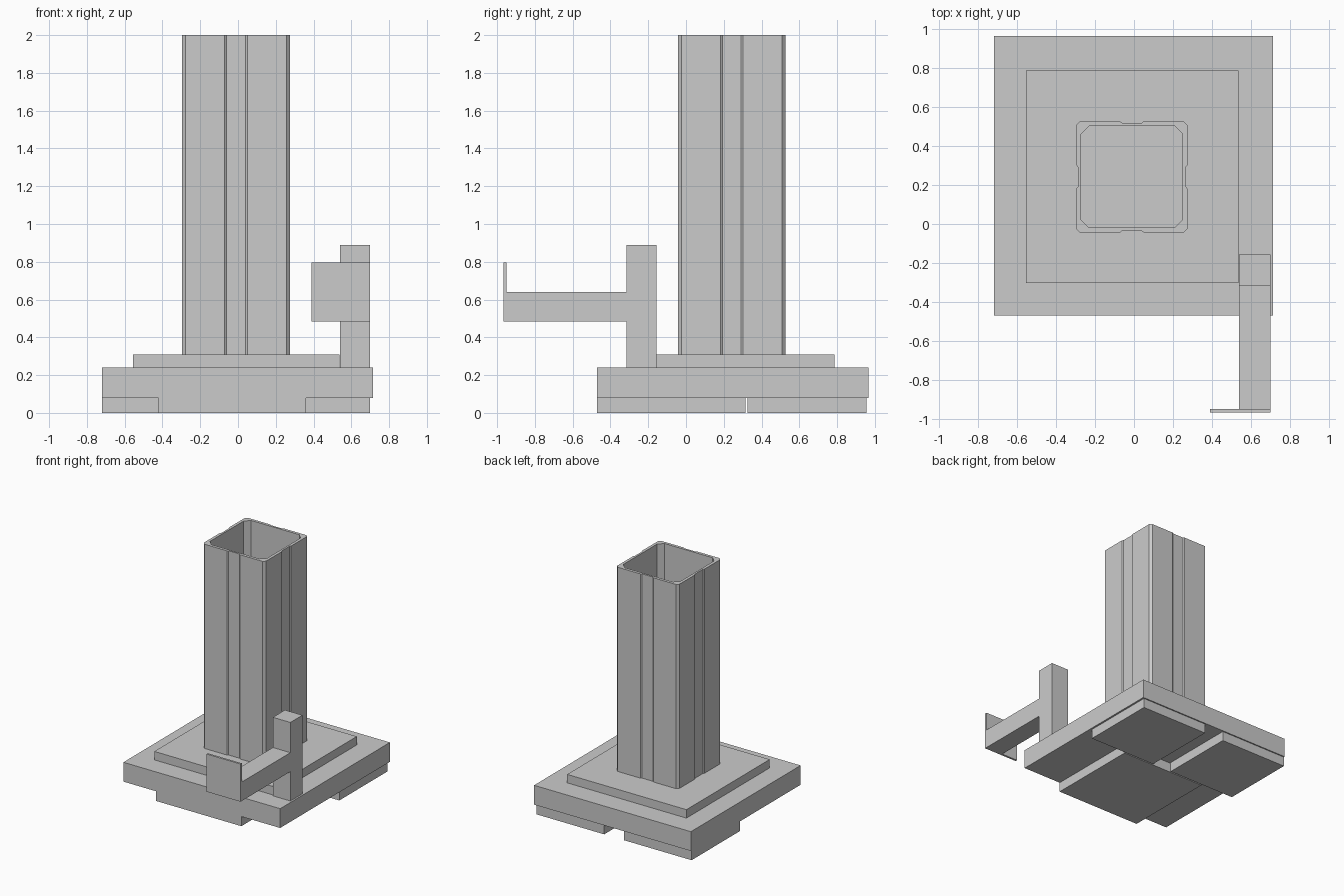
import bpy, bmesh

if "Cube" in bpy.data.objects:
    bpy.data.objects.remove(bpy.data.objects["Cube"])


def box(name, x, y, z):
    """Axis-aligned box from (min, max) ranges."""
    bm = bmesh.new()
    bmesh.ops.create_cube(bm, size=1)
    for v in bm.verts:
        for i, (lo, hi) in enumerate((x, y, z)):
            v.co[i] = lo if v.co[i] < 0 else hi
    return finish(name, bm)


def finish(name, bm):
    bmesh.ops.recalc_face_normals(bm, faces=bm.faces)
    mesh = bpy.data.meshes.new(name)
    bm.to_mesh(mesh)
    bm.free()
    obj = bpy.data.objects.new(name, mesh)
    bpy.context.collection.objects.link(obj)
    return obj


def four_sided(side, cx, cy):
    """Repeat one side's points around the four sides of a square."""
    pts = []
    for _ in range(4):
        pts += [(cx + px, cy + py) for px, py in side]
        side = [(-py, px) for px, py in side]
    return pts


def tube(name, outer_side, inner_side, centre, z0, z1):
    """Hollow column: outer and inner walls joined by end rims."""
    bm = bmesh.new()
    edges = {z0: [], z1: []}
    for side in (outer_side, inner_side):
        pts = four_sided(side, *centre)
        rings = [[bm.verts.new((px, py, z)) for px, py in pts] for z in (z0, z1)]
        n = len(pts)
        for i in range(n):
            j = (i + 1) % n
            bm.faces.new((rings[0][i], rings[0][j], rings[1][j], rings[1][i]))
            for ring, z in zip(rings, (z0, z1)):
                edges[z].append(bm.edges.get((ring[i], ring[j])))
    for rim in edges.values():
        bmesh.ops.triangle_fill(bm, use_beauty=True, edges=rim)
    return finish(name, bm)


# Feet under the base
box("front_foot", (-0.42, 0.36), (-0.47, 0.315), (0, 0.08))
box("back_right_foot", (0.08, 0.70), (0.325, 0.955), (0, 0.08))
box("back_left_foot", (-0.72, -0.10), (0.325, 0.955), (0, 0.08))

# Stepped base
box("base_slab", (-0.72, 0.715), (-0.47, 0.965), (0.08, 0.24))
box("plinth", (-0.555, 0.537), (-0.302, 0.787), (0.24, 0.31))

# Hollow column with a shallow groove on each side
h, c, g = 0.285, 0.018, 0.008
outer = [(-h + c, -h), (-0.06, -h), (-0.05, -h + g),
         (0.05, -h + g), (0.06, -h), (h - c, -h)]
inner = [(-0.22, -0.261), (0.22, -0.261)]
tube("column", outer, inner, (-0.011, 0.242), 0.31, 2.0)

# Post with an arm and end plate
box("post", (0.54, 0.70), (-0.315, -0.157), (0.24, 0.89))
box("arm", (0.54, 0.70), (-0.95, -0.315), (0.483, 0.64))
box("arm_end_plate", (0.39, 0.70), (-0.967, -0.95), (0.483, 0.795))
